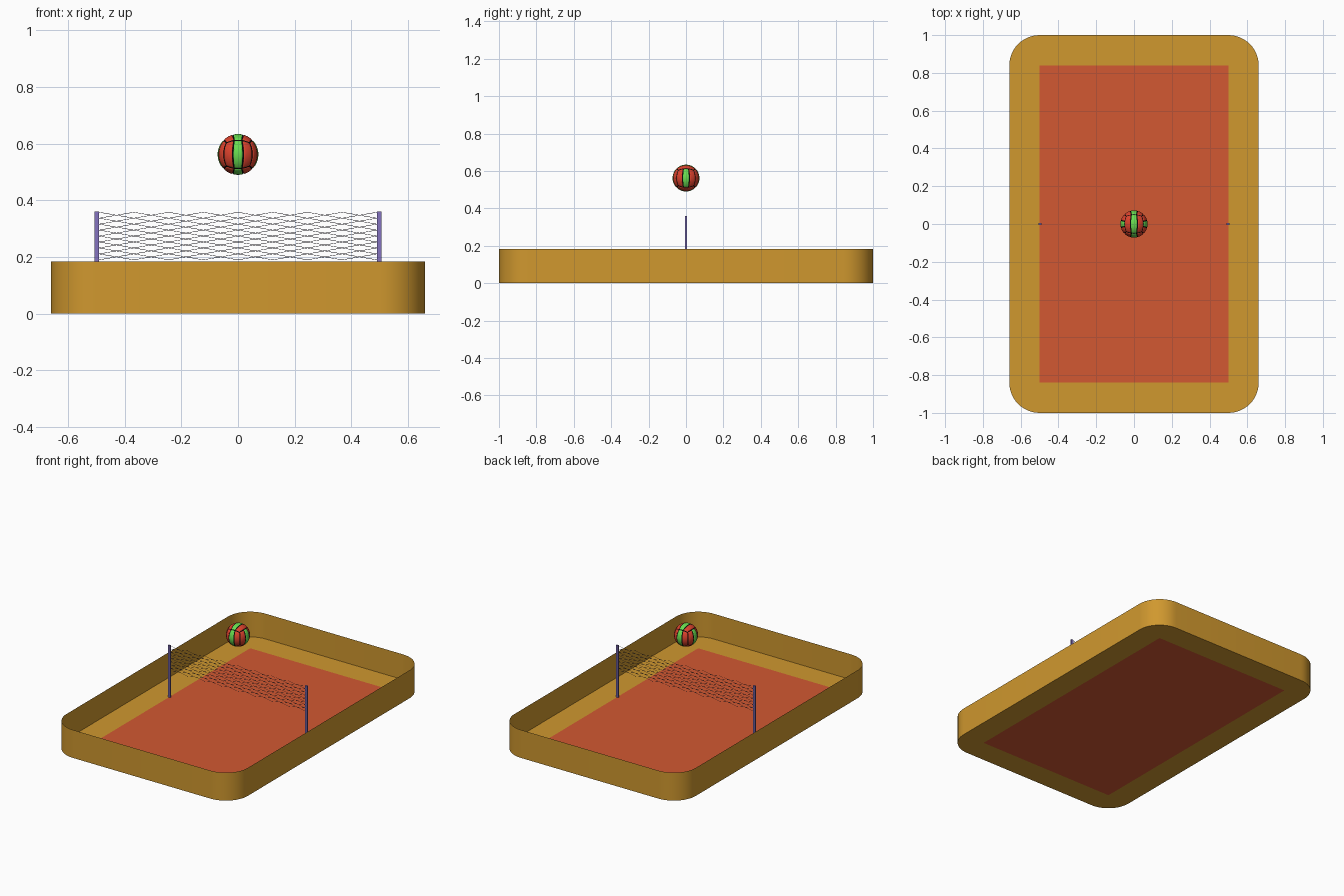
import bpy, bmesh
from math import sin, cos, tan, pi, radians
from mathutils import Vector

if "Cube" in bpy.data.objects:
    bpy.data.objects.remove(bpy.data.objects["Cube"])


def material(name, rgb):
    m = bpy.data.materials.new(name)
    m.diffuse_color = (*rgb, 1)
    m.use_nodes = True
    m.node_tree.nodes["Principled BSDF"].inputs["Base Color"].default_value = m.diffuse_color
    return m


SAND = material("sand", (0.63, 0.314, 0.028))
CLAY = material("clay", (0.645, 0.098, 0.032))
POST = material("post_purple", (0.23, 0.17, 0.52))
CORD = material("net_cord", (0.05, 0.04, 0.07))
RED = material("ball_red", (0.72, 0.055, 0.026))
GREEN = material("ball_green", (0.14, 0.72, 0.08))
BLACK = material("ball_seam", (0.002, 0.002, 0.002))


def make_object(name, bm, mats):
    me = bpy.data.meshes.new(name)
    bm.to_mesh(me)
    bm.free()
    ob = bpy.data.objects.new(name, me)
    bpy.context.collection.objects.link(ob)
    for m in mats:
        me.materials.append(m)
    return ob


def smooth(ob, angle=35):
    bpy.ops.object.select_all(action='DESELECT')
    ob.select_set(True)
    bpy.context.view_layer.objects.active = ob
    bpy.ops.object.shade_smooth_by_angle(angle=radians(angle))


# Court: half sizes, corner radius, wall height and floor thickness
CX, CY, R, H, SEG, FLOOR = 0.50, 0.84, 0.16, 0.184, 12, 0.018
corners = [(CX, CY), (-CX, CY), (-CX, -CY), (CX, -CY)]

bm = bmesh.new()
bm.faces.new([bm.verts.new((x, y, FLOOR)) for x, y in corners])
bm.faces.new([bm.verts.new((x, y, 0)) for x, y in reversed(corners)])
make_object("court_floor", bm, [CLAY])

# Tray: flat border around the court, top and underside, plus a thin upright wall
bm = bmesh.new()
outline = []
for k, (x, y) in enumerate(corners):
    for i in range(SEG + 1):
        a = (k + i / SEG) * pi / 2
        outline.append((x + R * cos(a), y + R * sin(a)))
n = len(outline)


def ring_at(z):
    return [bm.verts.new((x, y, z)) for x, y in outline]


def border(ring, z, up):
    inner = [bm.verts.new((x, y, z)) for x, y in corners]
    for j in range(n):
        m = (j + 1) % n
        k, k2 = j // (SEG + 1), m // (SEG + 1)
        face = [inner[k], ring[j], ring[m]]
        if k != k2:
            face.append(inner[k2])
        bm.faces.new(face if up else face[::-1])


low, mid, high = ring_at(0), ring_at(FLOOR), ring_at(H)
border(low, 0, False)
border(mid, FLOOR, True)
for j in range(n):
    m = (j + 1) % n
    bm.faces.new((low[j], low[m], high[m], high[j]))
smooth(make_object("tray", bm, [SAND]))

# Net posts
TOP = 0.36
for side, s in (("left", -1), ("right", 1)):
    bm = bmesh.new()
    bmesh.ops.create_cube(bm, size=1)
    for v in bm.verts:
        v.co = (v.co.x * 0.016 + s * 0.498, v.co.y * 0.009,
                FLOOR + (v.co.z + 0.5) * (TOP - FLOOR))
    make_object(side + "_net_post", bm, [POST])

# Net: pairs of opposed zigzag cords forming rows of flat diamonds
cu = bpy.data.curves.new("net", 'CURVE')
cu.dimensions = '3D'
cu.bevel_depth = 0.0008
cu.bevel_resolution = 0
ROWS, STEPS, BOTTOM, HALF = 8, 8, 0.19, 0.49
dz = (TOP - 0.002 - BOTTOM) / ROWS
for row in range(ROWS):
    for phase in (0, 1):
        sp = cu.splines.new('POLY')
        sp.points.add(STEPS)
        for i, pt in enumerate(sp.points):
            x = -HALF + 2 * HALF * i / STEPS
            pt.co = (x, 0, BOTTOM + dz * (row + (i + phase) % 2), 1)
cu.materials.append(CORD)
net = bpy.data.objects.new("net", cu)
bpy.context.collection.objects.link(net)

# Ball core: shows through as the black seams
BALL, BR = Vector((0, 0, 0.562)), 0.072
bm = bmesh.new()
bmesh.ops.create_uvsphere(bm, u_segments=48, v_segments=24, radius=BR * 0.98)
bmesh.ops.translate(bm, verts=bm.verts, vec=BALL)
smooth(make_object("ball_core", bm, [BLACK]), 60)

# Ball panels: three strips on each of six cube faces, green in the middle
GAP = radians(2.2)


def spread(lo, hi, count):
    inside = [lo + (hi - lo) * i / count for i in range(count + 1)]
    e = (hi - lo) * 0.03
    return [lo, lo + e] + inside[1:-1] + [hi - e, hi]


bm = bmesh.new()
Z, Y, X = Vector((0, 0, 1)), Vector((0, 1, 0)), Vector((1, 0, 0))
for normal, along in ((X, Z), (Y, Z), (Z, Y)):
    for s in (-1, 1):
        nrm = normal * s
        across = along.cross(nrm)
        for strip in (-1, 0, 1):
            us = spread(radians(30 * strip - 15) + GAP, radians(30 * strip + 15) - GAP, 5)
            vs = spread(-pi / 4 + GAP, pi / 4 - GAP, 14)
            grid = []
            for i, u in enumerate(us):
                line = []
                for j, v in enumerate(vs):
                    edge = i in (0, len(us) - 1) or j in (0, len(vs) - 1)
                    d = (nrm + across * tan(u) + along * tan(v)).normalized()
                    line.append(bm.verts.new(BALL + d * BR * (0.978 if edge else 1)))
                grid.append(line)
            for i in range(len(us) - 1):
                for j in range(len(vs) - 1):
                    f = bm.faces.new((grid[i][j], grid[i + 1][j],
                                      grid[i + 1][j + 1], grid[i][j + 1]))
                    f.material_index = 1 if strip == 0 else 0
bm.normal_update()
smooth(make_object("ball_panels", bm, [RED, GREEN]), 80)
